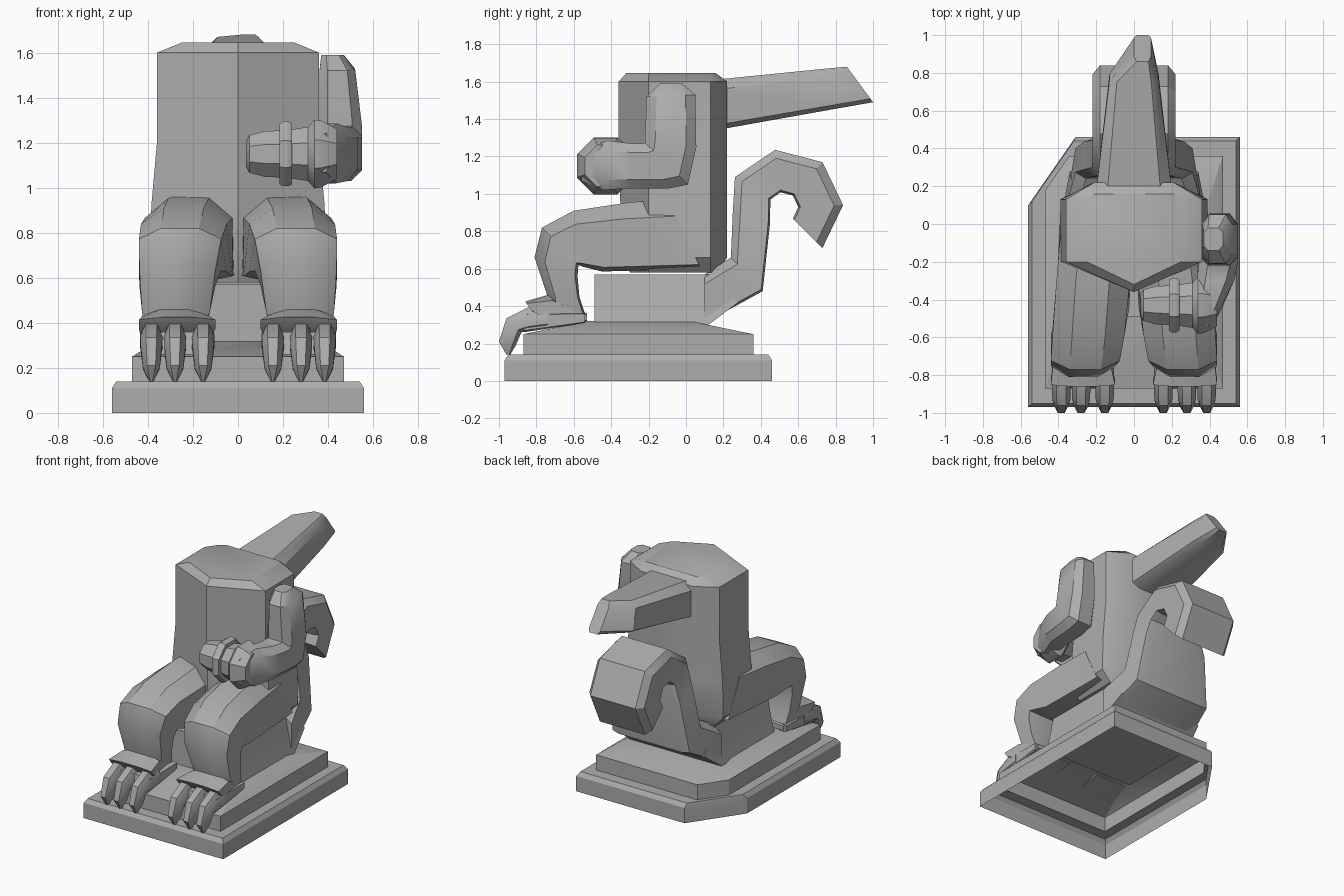
import bpy, bmesh, math

default_cube = bpy.data.objects.get("Cube")
if default_cube:
    bpy.data.objects.remove(default_cube, do_unlink=True)

GREY = 0.42
stone = bpy.data.materials.new("grey stone")
stone.diffuse_color = (GREY, GREY, GREY, 1)
stone.use_nodes = True
shader = stone.node_tree.nodes["Principled BSDF"]
shader.inputs["Base Color"].default_value = stone.diffuse_color


def loft(name, rings, cap_start=True):
    """Skin a list of equal-length point rings and cap the ends."""
    bm = bmesh.new()
    loops = [[bm.verts.new(point) for point in ring] for ring in rings]
    count = len(loops[0])
    for lower, upper in zip(loops, loops[1:]):
        for i in range(count):
            j = (i + 1) % count
            bm.faces.new((lower[i], lower[j], upper[j], upper[i]))
    if cap_start:
        bm.faces.new(loops[0])
    bm.faces.new(loops[-1])
    bmesh.ops.recalc_face_normals(bm, faces=bm.faces)
    mesh = bpy.data.meshes.new(name)
    bm.to_mesh(mesh)
    bm.free()
    mesh.materials.append(stone)
    part = bpy.data.objects.new(name, mesh)
    bpy.context.collection.objects.link(part)
    bpy.ops.object.select_all(action='DESELECT')
    part.select_set(True)
    bpy.context.view_layer.objects.active = part
    bpy.ops.object.shade_smooth_by_angle(angle=math.radians(33))


def strip(name, rows, span, chamfer=0.2, under=0.1, inset=0.2, side=1):
    """Loft chamfered sections along a side outline.

    Each row joins an upper and a lower point (y, z, y, z);
    span(i, t) gives the inner and outer x of row i at fraction t.
    """
    rings = []
    for i, (top_y, top_z, low_y, low_z) in enumerate(rows):
        inner, outer = span(i, i / (len(rows) - 1))
        edge = (outer - inner) * inset
        half = [(outer - edge, 0), (outer, chamfer), (outer, 1 - under), (outer - edge, 1)]
        mirrored = [(inner + outer - x, depth) for x, depth in reversed(half)]
        rings.append([(side * x,
                       top_y + (low_y - top_y) * depth,
                       top_z + (low_z - top_z) * depth) for x, depth in half + mirrored])
    loft(name, rings)


# Stepped plinth, open underneath, with one cut rear corner
def plinth_ring(z, side_inset, end_inset):
    width = 0.56 - side_inset
    front, back = end_inset - 0.97, 0.46 - end_inset
    cut = max(0.1, 1 - 5.5 * side_inset)
    outline = [(-width, front), (width, front), (width, back),
               (-width + cut * 0.25, back), (-width, back - cut * 0.36)]
    return [(x, y, z) for x, y in outline]


loft("plinth", [plinth_ring(0, 0, 0), plinth_ring(0.11, 0, 0),
                plinth_ring(0.14, 0.02, 0.02), plinth_ring(0.14, 0.09, 0.1),
                plinth_ring(0.25, 0.09, 0.1), plinth_ring(0.32, 0.2, 0.44)],
     cap_start=False)


# Seat with flared sides
def seat_ring(z, width, back):
    corners = [(-width, -0.49), (width, -0.49), (width, back), (-width, back)]
    return [(x, y, z) for x, y in corners]


loft("seat", [seat_ring(0.3, 0.37, 0.12), seat_ring(0.42, 0.34, 0.28),
              seat_ring(0.57, 0.31, 0.12)])

# Backrest rising from the seat and curling over an arc
scroll = [(0.1, 0.57, 0.1, 0.31), (0.24, 0.66, 0.41, 0.48), (0.25, 0.9, 0.45, 0.85)]
for degrees in range(150, -60, -50):
    y, z = math.cos(math.radians(degrees)), math.sin(math.radians(degrees))
    scroll.append((0.53 + 0.31 * y, 0.94 + 0.3 * z, 0.52 + 0.08 * y, 0.93 + 0.08 * z))


def scroll_span(i, t):
    half = max(0.22, 0.36 - 0.05 * i)
    return -half, half


strip("scroll_back", scroll, scroll_span, under=0.05, inset=0.09)


# Torso with a keeled front and chamfered back corners
def torso_ring(z, width, front, back, side_drop=0):
    flank = z - side_drop
    half = [(width, -0.2, flank), (width, 0.13, flank), (0.21, back, z)]
    return [(0, front, z)] + half + [(-x, y, h) for x, y, h in reversed(half)]


loft("torso", [torso_ring(0.58, 0.32, -0.3, 0.17), torso_ring(0.66, 0.39, -0.34, 0.22),
               torso_ring(0.92, 0.385, -0.35, 0.22), torso_ring(1.2, 0.36, -0.36, 0.22),
               torso_ring(1.6, 0.36, -0.36, 0.22), torso_ring(1.645, 0.25, -0.32, 0.16)])

# Long tapering piece behind the shoulders
crest_spans = [(-0.21, 0.21), (-0.13, 0.13), (0, 0.09)]
strip("rear_crest", [(0.1, 1.605, 0.1, 1.33), (0.75, 1.67, 0.8, 1.455), (0.86, 1.68, 1, 1.49)],
      lambda i, t: crest_spans[i], inset=0.15)

# Legs, feet and claws, mirrored
leg = [(-0.1, 0.97, 0.08, 0.6), (-0.3, 0.955, -0.45, 0.585), (-0.6, 0.91, -0.55, 0.61),
       (-0.77, 0.82, -0.575, 0.62), (-0.81, 0.66, -0.58, 0.56),
       (-0.74, 0.45, -0.57, 0.45), (-0.74, 0.38, -0.53, 0.33)]
cuff = [(-0.53, 0.36, -0.53, 0.32), (-0.72, 0.465, -0.7, 0.29), (-0.86, 0.425, -0.82, 0.37)]
sole = [(-0.54, 0.36, -0.54, 0.31), (-0.85, 0.36, -0.87, 0.26)]
claw = [(-0.74, 0.4, -0.74, 0.28), (-0.84, 0.395, -0.84, 0.265), (-0.96, 0.335, -0.88, 0.26),
        (-1, 0.21, -0.91, 0.19), (-0.96, 0.14, -0.94, 0.14)]


def leg_span(i, t):
    outer = 0.39 + 0.04 * math.sin(math.pi * t)
    return 0.15 * t, outer + 0.02 * t


def build_leg(side, tag):
    strip(tag + "_leg", leg, leg_span, chamfer=0.24, under=0.06, inset=0.27, side=side)
    strip(tag + "_foot_cuff", cuff, lambda i, t: (0.16 - 0.06 * t, 0.41 + 0.03 * t),
          inset=0.3, side=side)
    strip(tag + "_foot", sole, lambda i, t: (0.11, 0.43), chamfer=0.05, inset=0.03, side=side)
    for place, centre in (("inner", 0.155), ("middle", 0.28), ("outer", 0.385)):
        def claw_span(i, t):
            half = 0.05 - 0.04 * t ** 4
            return centre - half, centre + half
        strip(f"{tag}_{place}_claw", claw, claw_span, chamfer=0.4, under=0.2,
              inset=0.25, side=side)


build_leg(1, "left")
build_leg(-1, "right")

# Single bent arm on the left
arm = [(-0.02, 1.59, -0.14, 1.59), (0.05, 1.53, -0.21, 1.52), (0.055, 1.25, -0.22, 1.29),
       (0.01, 1.05, -0.22, 1.275), (-0.09, 1.03, -0.23, 1.27), (-0.3, 1.03, -0.3, 1.27),
       (-0.44, 1.02, -0.42, 1.285), (-0.56, 1.07, -0.54, 1.24)]
arm_outer = [0.47, 0.52, 0.55, 0.55, 0.55, 0.53, 0.47, 0.41]
strip("left_arm", arm, lambda i, t: (0.37 - 0.05 * t, arm_outer[i]), under=0.2, inset=0.22)


# Wrist flare, bracelet and fist pointing inward
def tube(name, rows):
    """Eight-sided tube along x; each row is an x position and a radius."""
    turns = [math.pi * (i + 0.5) / 4 for i in range(8)]
    loft(name, [[(x, -0.43 + radius * math.cos(turn), 1.15 + radius * math.sin(turn))
                 for turn in turns] for x, radius in rows])


tube("left_wrist", [(0.44, 0.12), (0.37, 0.16), (0.34, 0.165), (0.31, 0.13), (0.22, 0.115)])
tube("bracelet", [(0.24, 0.145), (0.225, 0.155), (0.2, 0.155), (0.185, 0.145)])
tube("left_fist", [(0.24, 0.115), (0.12, 0.11), (0.05, 0.09), (0.035, 0.06)])
